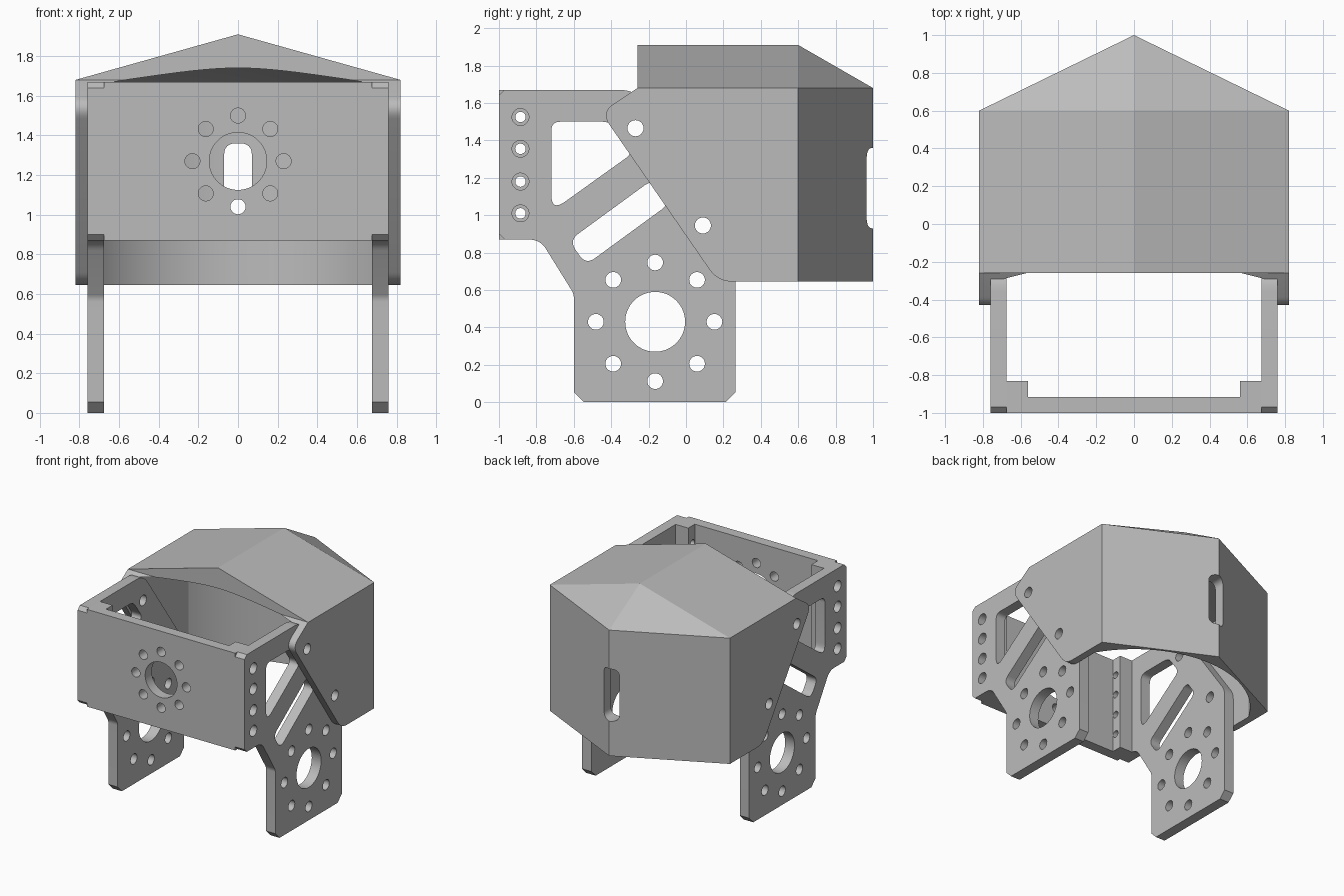
import bpy, bmesh, math
from mathutils import Vector

if "Cube" in bpy.data.objects:
    bpy.data.objects.remove(bpy.data.objects["Cube"])

grey = bpy.data.materials.new("plain grey")
grey.use_nodes = True
grey.diffuse_color = (0.5, 0.5, 0.5, 1)
grey.node_tree.nodes["Principled BSDF"].inputs["Base Color"].default_value = (0.5, 0.5, 0.5, 1)


def finish(name, bm):
    bmesh.ops.recalc_face_normals(bm, faces=bm.faces)
    mesh = bpy.data.meshes.new(name)
    bm.to_mesh(mesh)
    bm.free()
    mesh.materials.append(grey)
    ob = bpy.data.objects.new(name, mesh)
    bpy.context.collection.objects.link(ob)
    return ob


def prism(name, outlines, axis, lo, hi):
    """Extrude flat outlines along x (points are y, z) or y (points are x, z)."""
    bm = bmesh.new()
    for pts in outlines:
        rings = []
        for d in (lo, hi):
            rings.append([bm.verts.new((d, a, b) if axis == "x" else (a, d, b)) for a, b in pts])
        near, far = rings
        bm.faces.new(near)
        bm.faces.new(far[::-1])
        for i in range(len(pts)):
            bm.faces.new((near[i - 1], near[i], far[i], far[i - 1]))
    return finish(name, bm)


def circle(a, b, r, n=32):
    return [(a + r * math.cos(2 * math.pi * i / n), b + r * math.sin(2 * math.pi * i / n)) for i in range(n)]


def bolt_circle(a, b, ring, r):
    return [circle(a + ring * math.cos(k * math.pi / 4), b + ring * math.sin(k * math.pi / 4), r, 24)
            for k in range(8)]


def rounded(corners):
    """Outline from (a, b, trim) corners; trim 0 stays sharp."""
    out = []
    for i, (a, b, t) in enumerate(corners):
        p = Vector((a, b))
        if t == 0:
            out.append((a, b))
            continue
        q = Vector(corners[i - 1][:2])
        s = Vector(corners[(i + 1) % len(corners)][:2])
        start = p + (q - p).normalized() * t
        end = p + (s - p).normalized() * t
        for k in range(9):
            u = k / 8
            out.append(tuple(start * (1 - u) ** 2 + p * 2 * u * (1 - u) + end * u * u))
    return out


def boolean(ob, tool, operation="DIFFERENCE"):
    mod = ob.modifiers.new("cut", "BOOLEAN")
    mod.operation = operation
    mod.solver = "EXACT"
    mod.object = tool
    bpy.ops.object.select_all(action="DESELECT")
    bpy.context.view_layer.objects.active = ob
    ob.select_set(True)
    bpy.ops.object.modifier_apply(modifier=mod.name)
    bpy.data.objects.remove(tool)


def smooth(ob):
    bpy.ops.object.select_all(action="DESELECT")
    bpy.context.view_layer.objects.active = ob
    ob.select_set(True)
    bpy.ops.object.shade_smooth_by_angle(angle=math.radians(25))


# Side plates with windows, bolt circle and countersunk screw holes
plate = rounded([(-1, 0.9, 0), (-0.97, 0.87, 0), (-0.78, 0.87, 0.06), (-0.6, 0.58, 0.02),
                 (-0.6, 0.055, 0), (-0.545, 0, 0), (0.21, 0, 0), (0.265, 0.055, 0),
                 (0.265, 0.93, 0.05), (-0.265, 1.67, 0.09), (-0.97, 1.67, 0), (-1, 1.64, 0)])
window = rounded([(-0.72, 1.5, 0.05), (-0.4, 1.5, 0.05), (-0.28, 1.335, 0.05), (-0.72, 1.02, 0.09)])
slot = rounded([(-0.625, 0.865, 0.06), (-0.18, 1.19, 0.05), (-0.09, 1.06, 0.05), (-0.535, 0.735, 0.06)])
screw_heights = [1.01, 1.18, 1.355, 1.525]
pivots = [circle(-0.27, 1.465, 0.043), circle(0.09, 0.945, 0.043)]

for side, sign in (("left", 1), ("right", -1)):
    ob = prism(side + "_side_plate", [plate], "x", sign * 0.675, sign * 0.76)
    holes = [window, slot, circle(-0.165, 0.43, 0.16, 64)] + pivots
    holes += bolt_circle(-0.165, 0.43, 0.317, 0.042)
    holes += [circle(-0.885, z, 0.045) for z in screw_heights]
    boolean(ob, prism("cutter", holes, "x", sign * 0.6, sign * 0.9))
    smooth(ob)
    # Screw block behind the front plate
    block = [(-0.915, 0.87), (-0.83, 0.87), (-0.83, 1.67), (-0.915, 1.67)]
    ob = prism(side + "_screw_block", [block], "x", sign * 0.56, sign * 0.675)
    bores = [circle(-0.885, z, 0.028) for z in screw_heights]
    boolean(ob, prism("cutter", bores, "x", sign * 0.5, sign * 0.8))
    smooth(ob)

# Front plate
front = prism("front_plate", [[(-0.675, 0.87), (0.675, 0.87), (0.675, 1.67), (-0.675, 1.67)]],
              "y", -1, -0.915)
boolean(front, prism("cutter", [circle(0, 1.27, 0.145, 64)] + bolt_circle(0, 1.27, 0.23, 0.038),
                     "y", -1.1, -0.8))
smooth(front)

# Rear cover: side silhouette intersected with a gabled, pointed body
silhouette = rounded([(-0.26, 2, 0), (-0.26, 1.68, 0), (-0.455, 1.55, 0.08),
                      (0.17, 0.645, 0.08), (1.1, 0.645, 0), (1.1, 2, 0)])
cover = prism("rear_cover", [silhouette], "x", -1, 1)
bm = bmesh.new()
for z in (0.5, 1.68):
    for x, y in ((-0.82, -0.6), (0.82, -0.6), (0.82, 0.6), (0, 1), (-0.82, 0.6)):
        bm.verts.new((x, y, z))
for y in (-0.6, 0.6):
    bm.verts.new((0, y, 1.91))
bmesh.ops.convex_hull(bm, input=bm.verts)
bmesh.ops.dissolve_limit(bm, angle_limit=0.01, verts=bm.verts, edges=bm.edges)
boolean(cover, finish("body", bm), "INTERSECT")

# Hollow: round drum with a shallow cone top, flattened at both sides
bm = bmesh.new()
bmesh.ops.create_cone(bm, cap_ends=True, segments=128, radius1=0.88, radius2=0.88, depth=1.238)
bmesh.ops.translate(bm, verts=bm.verts, vec=(0, 0, 1.019))
top = max(bm.faces, key=lambda f: f.calc_center_median().z)
bmesh.ops.poke(bm, faces=[top])["verts"][0].co.z = 1.783
hollow = finish("hollow", bm)
box = prism("box", [[(-0.76, 0.3), (0.76, 0.3), (0.76, 2), (-0.76, 2)]], "y", -1, 1)
boolean(hollow, box, "INTERSECT")
boolean(cover, hollow)

# Pivot holes and the rear cable slot
boolean(cover, prism("cutter", pivots, "x", -1, 1))
cable = rounded([(-0.07, 0.93, 0.06), (0.07, 0.93, 0.06), (0.07, 1.36, 0.06), (-0.07, 1.36, 0.06)])
boolean(cover, prism("cutter", [cable], "y", 0.7, 1.1))
smooth(cover)
